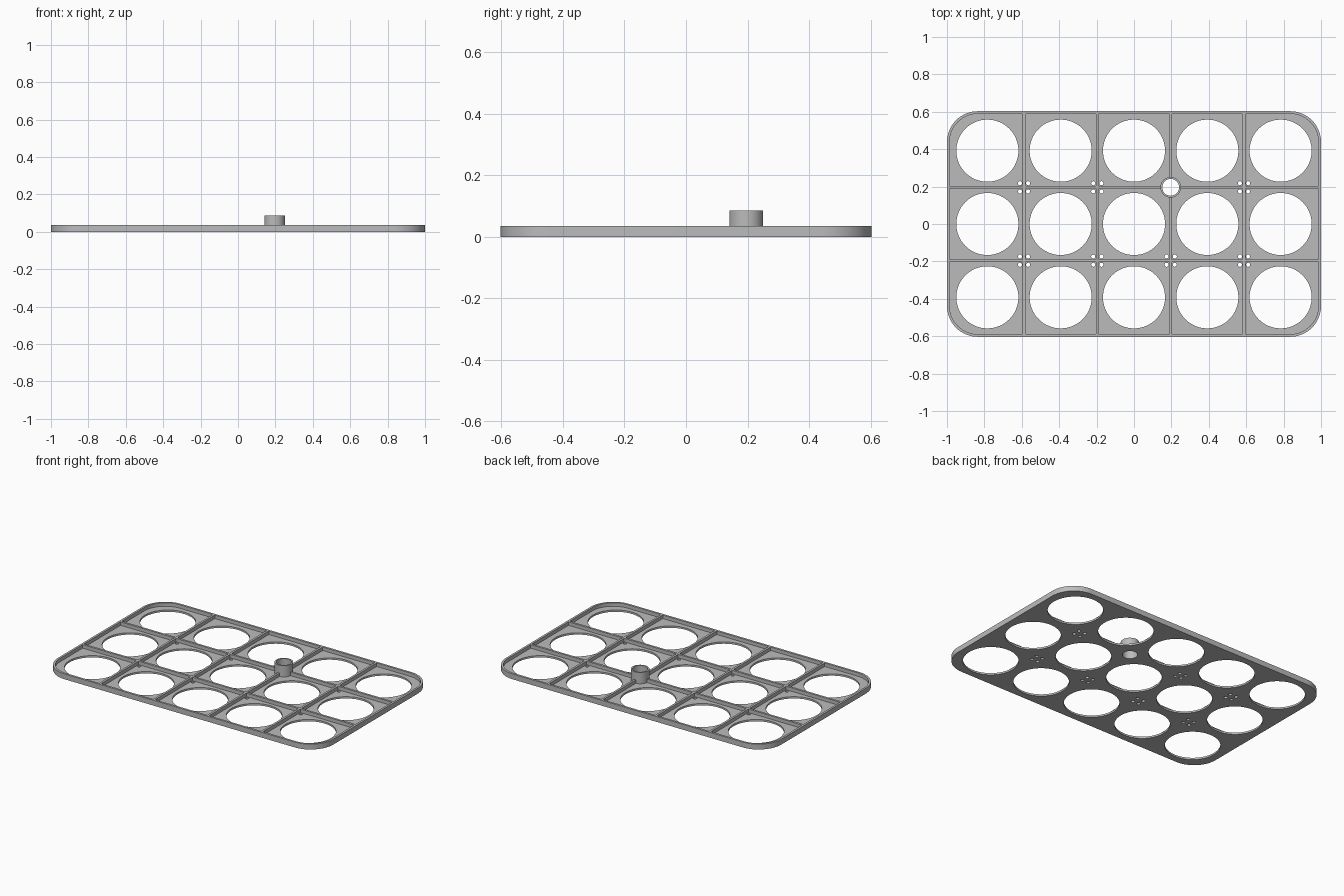
import bpy, bmesh
from math import sin, cos, pi, radians

cube = bpy.data.objects.get("Cube")
if cube:
    bpy.data.objects.remove(cube, do_unlink=True)

grey = bpy.data.materials.new("matte_grey")
grey.use_nodes = True
colour = (0.5, 0.5, 0.5, 1)
grey.diffuse_color = colour
grey.node_tree.nodes["Principled BSDF"].inputs["Base Color"].default_value = colour

PITCH = 0.392          # spacing of the cells
HX, HY = 1.0, 0.603    # half size of the tray
CORNER = 0.165
WALL = 0.014
FLOOR, RIM, TUBE_TOP = 0.012, 0.035, 0.086
TUBE = (PITCH / 2, PITCH / 2)
TUBE_R, BORE_R = 0.055, 0.045


def circle(cx, cy, r, n):
    return [(cx + r * cos(2 * pi * i / n), cy + r * sin(2 * pi * i / n)) for i in range(n)]


def rounded_rect(hx, hy, r, n=16):
    pts = []
    for k, (sx, sy) in enumerate([(1, 1), (-1, 1), (-1, -1), (1, -1)]):
        for i in range(n + 1):
            a = (k + i / n) * pi / 2
            pts.append((sx * (hx - r) + r * cos(a), sy * (hy - r) + r * sin(a)))
    return pts


def extrude(name, loops, z0, z1):
    """Fill the outline, leave inner loops open, and extrude from z0 to z1."""
    curve = bpy.data.curves.new(name, 'CURVE')
    curve.dimensions = '2D'
    curve.fill_mode = 'BOTH'
    curve.extrude = (z1 - z0) / 2
    for loop in loops:
        spline = curve.splines.new('POLY')
        spline.points.add(len(loop) - 1)
        for p, (x, y) in zip(spline.points, loop):
            p.co = (x, y, 0, 1)
        spline.use_cyclic_u = True
    temp = bpy.data.objects.new(name + "_outline", curve)
    bpy.context.collection.objects.link(temp)
    dg = bpy.context.evaluated_depsgraph_get()
    mesh = bpy.data.meshes.new_from_object(temp.evaluated_get(dg))
    bpy.data.objects.remove(temp, do_unlink=True)

    bm = bmesh.new()
    bm.from_mesh(mesh)
    bmesh.ops.translate(bm, vec=(0, 0, (z0 + z1) / 2), verts=bm.verts)
    bmesh.ops.remove_doubles(bm, verts=bm.verts, dist=1e-5)
    bmesh.ops.recalc_face_normals(bm, faces=bm.faces)
    bm.to_mesh(mesh)
    bm.free()
    mesh.materials.clear()
    mesh.materials.append(grey)
    obj = bpy.data.objects.new(name, mesh)
    bpy.context.collection.objects.link(obj)
    bpy.ops.object.select_all(action='DESELECT')
    obj.select_set(True)
    bpy.context.view_layer.objects.active = obj
    bpy.ops.object.shade_smooth_by_angle(angle=radians(30))
    return obj


def box(x0, x1, y0, y1):
    return [(x0, y0), (x1, y0), (x1, y1), (x0, y1)]


# Floor with cell openings, pin holes beside the rib crossings, and the bore
rib_x = [(i - 1.5) * PITCH for i in range(4)]
rib_y = [-PITCH / 2, PITCH / 2]
loops = [rounded_rect(HX, HY, CORNER)]
loops += [circle((i - 2) * PITCH, (j - 1) * PITCH, 0.166, 64) for i in range(5) for j in range(3)]
for x in rib_x:
    for y in rib_y:
        if abs(x - TUBE[0]) < 0.01 and abs(y - TUBE[1]) < 0.01:
            loops.append(circle(x, y, BORE_R, 48))
        else:
            loops += [circle(x + sx * 0.022, y + sy * 0.022, 0.011, 16)
                      for sx in (-1, 1) for sy in (-1, 1)]
extrude("floor", loops, 0, FLOOR)

# Raised border
extrude("rim", [rounded_rect(HX, HY, CORNER),
                rounded_rect(HX - WALL, HY - WALL, CORNER - WALL)], FLOOR, RIM)

# Dividing ribs, interrupted where the tube stands
h = WALL / 2
gap = (TUBE_R + BORE_R) / 2


def spans(end, centre, broken):
    return [(-end, centre - gap), (centre + gap, end)] if broken else [(-end, end)]


for i, x in enumerate(rib_x):
    for k, (a, b) in enumerate(spans(HY - h, TUBE[1], abs(x - TUBE[0]) < 0.01)):
        extrude(f"cross_rib_{i}_{k}", [box(x - h, x + h, a, b)], FLOOR, RIM)
for j, y in enumerate(rib_y):
    for k, (a, b) in enumerate(spans(HX - h, TUBE[0], abs(y - TUBE[1]) < 0.01)):
        extrude(f"long_rib_{j}_{k}", [box(a, b, y - h, y + h)], FLOOR, RIM)

# Upright tube around the bore
extrude("tube", [circle(*TUBE, TUBE_R, 48), circle(*TUBE, BORE_R, 48)], FLOOR, TUBE_TOP)
